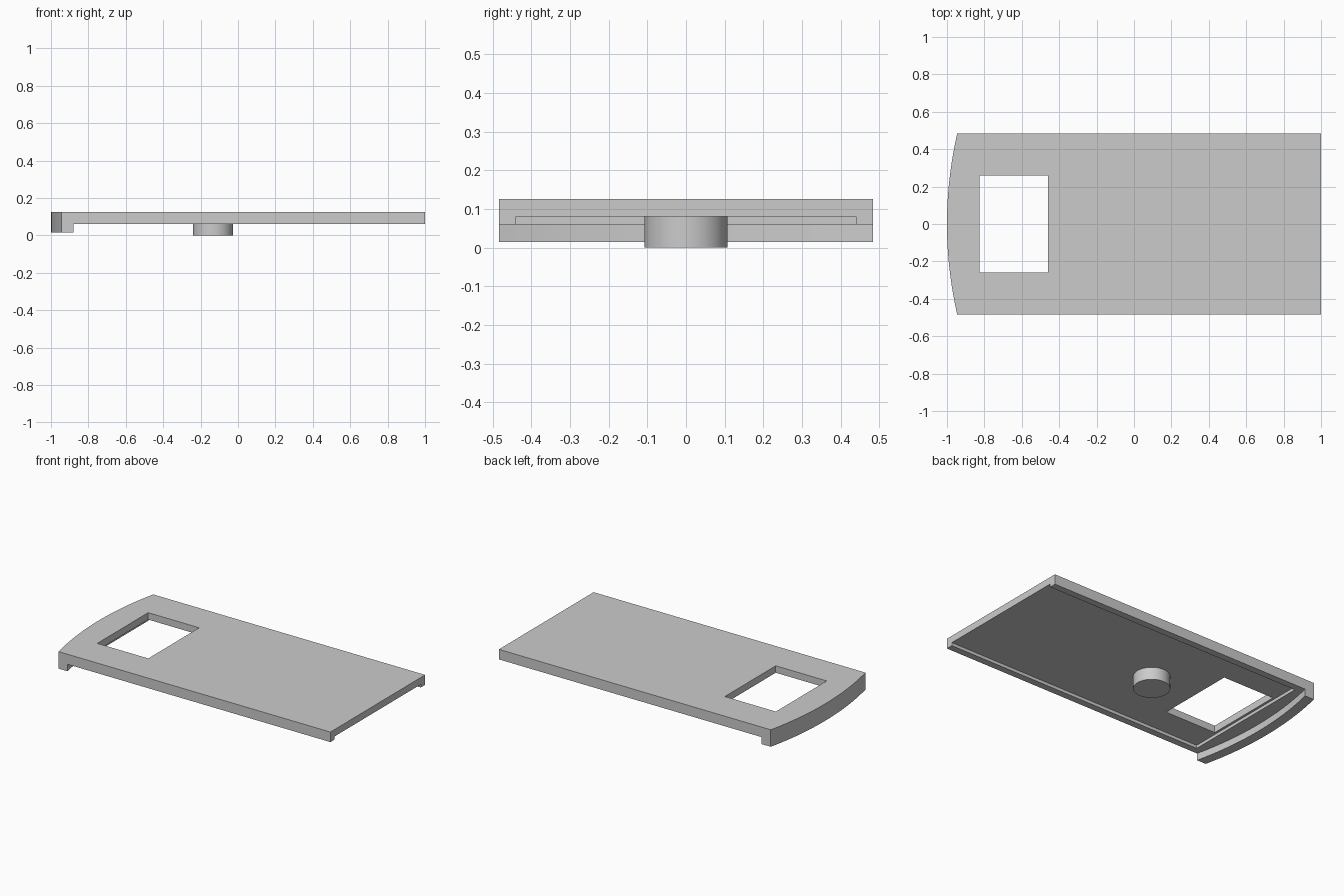
import bpy
import bmesh
import math

default = bpy.data.objects.get("Cube")
if default:
    bpy.data.objects.remove(default, do_unlink=True)

HALF_LENGTH, HALF_WIDTH = 1.0, 0.484
BULGE = 0.055          # depth of the curved end
TOP, RIM, CEILING, LIP = 0.125, 0.06, 0.08, 0.015

grey = bpy.data.materials.new("plain grey")
grey.use_nodes = True
colour = (0.6, 0.6, 0.6, 1.0)
grey.diffuse_color = colour
grey.node_tree.nodes["Principled BSDF"].inputs["Base Color"].default_value = colour


def prism(name, outline, bottom, top):
    """Extrude a flat outline straight up."""
    bm = bmesh.new()
    face = bm.faces.new([bm.verts.new((x, y, bottom)) for x, y in outline])
    grown = bmesh.ops.extrude_face_region(bm, geom=[face])["geom"]
    verts = [g for g in grown if isinstance(g, bmesh.types.BMVert)]
    bmesh.ops.translate(bm, verts=verts, vec=(0, 0, top - bottom))
    bmesh.ops.recalc_face_normals(bm, faces=bm.faces)
    mesh = bpy.data.meshes.new(name)
    bm.to_mesh(mesh)
    bm.free()
    mesh.materials.append(grey)
    obj = bpy.data.objects.new(name, mesh)
    bpy.context.collection.objects.link(obj)
    return obj


def rectangle(x0, x1, half):
    return [(x0, -half), (x1, -half), (x1, half), (x0, half)]


def end_arc(offset, steps=24):
    """Curved end, running from the back corner to the front corner."""
    radius = (HALF_WIDTH ** 2 + BULGE ** 2) / (2 * BULGE)
    ys = [HALF_WIDTH * (1 - 2 * i / steps) for i in range(steps + 1)]
    return [(offset - HALF_LENGTH + radius - math.sqrt(radius ** 2 - y * y), y) for y in ys]


# Cover blank with the full depth of the end lip
cover = prism("cover_plate", end_arc(0) + [(HALF_LENGTH, -HALF_WIDTH), (HALF_LENGTH, HALF_WIDTH)],
              LIP, TOP)

# Space behind the curved lip, the shallow open-ended recess, and the window
inner = end_arc(0.065)
side = HALF_WIDTH + 0.1
behind_lip = [(inner[0][0], side)] + inner + [(inner[-1][0], -side), (1.2, -side), (1.2, side)]
cutters = [
    prism("lip_cutter", behind_lip, -0.1, RIM),
    prism("recess_cutter", rectangle(-0.84, 1.2, 0.44), 0.03, CEILING),
    prism("window_cutter", rectangle(-0.825, -0.46, 0.26), -0.05, 0.3),
]
for cutter in cutters:
    cutter.hide_render = True
    mod = cover.modifiers.new(cutter.name, 'BOOLEAN')
    mod.operation = 'DIFFERENCE'
    mod.solver = 'EXACT'
    mod.object = cutter

# Bake the cuts and discard the cutters
depsgraph = bpy.context.evaluated_depsgraph_get()
baked = bpy.data.meshes.new_from_object(cover.evaluated_get(depsgraph))
cover.modifiers.clear()
cover.data = baked
for cutter in cutters:
    bpy.data.objects.remove(cutter, do_unlink=True)

# Round boss under the plate
boss_top = CEILING + 0.01
bpy.ops.mesh.primitive_cylinder_add(vertices=64, radius=0.107, depth=boss_top,
                                    location=(-0.133, 0, boss_top / 2))
boss = bpy.context.object
boss.name = "round_boss"
boss.data.materials.append(grey)
bpy.ops.object.shade_smooth_by_angle(angle=math.radians(30))
